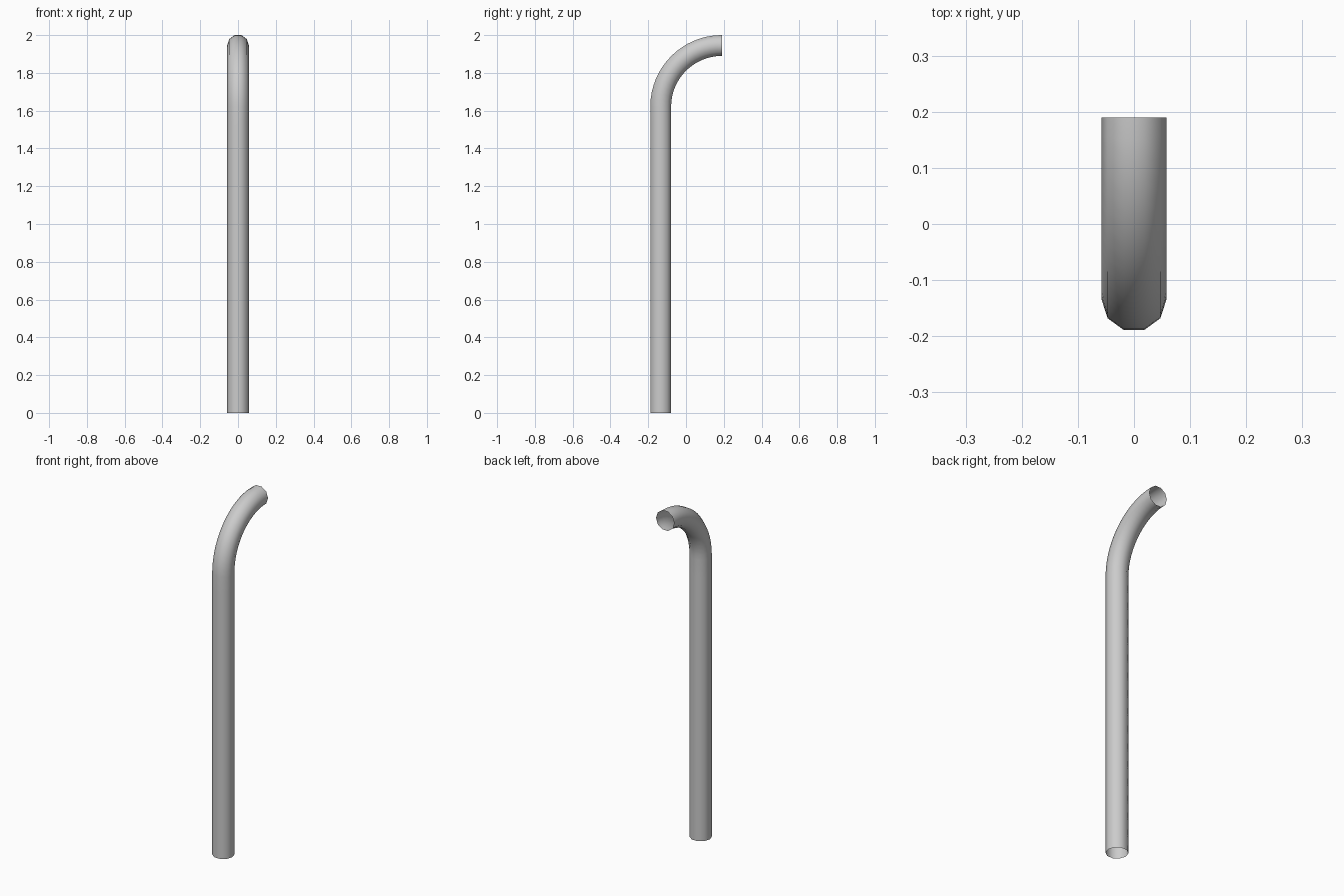
import bpy

if "Cube" in bpy.data.objects:
    bpy.data.objects.remove(bpy.data.objects["Cube"])

R = 0.058          # tube radius
Y0, Y1 = -0.134, 0.19
TOP, BEND = 1.945, 1.621
K = 0.5523 * (Y1 - Y0)   # quarter-circle handle length

# bent pipe: straight post, then a quarter bend toward +y, open at both ends
curve = bpy.data.curves.new("bent_pipe", "CURVE")
curve.dimensions = "3D"
curve.resolution_u = 16
curve.bevel_depth = R
curve.bevel_resolution = 3   # ten-sided section
curve.use_fill_caps = False

spline = curve.splines.new("BEZIER")
spline.bezier_points.add(2)
# (position, left handle, right handle) as y, z pairs
path = [((Y0, 0), (Y0, -0.1), (Y0, 0.5)),
        ((Y0, BEND), (Y0, 1.1), (Y0, BEND + K)),
        ((Y1, TOP), (Y1 - K, TOP), (Y1 + 0.1, TOP))]
for point, (co, left, right) in zip(spline.bezier_points, path):
    point.handle_left_type = point.handle_right_type = "FREE"
    point.co = (0, *co)
    point.handle_left = (0, *left)
    point.handle_right = (0, *right)

pipe = bpy.data.objects.new("bent_pipe", curve)
bpy.context.collection.objects.link(pipe)

# turn into a smooth-shaded mesh
bpy.context.view_layer.objects.active = pipe
pipe.select_set(True)
bpy.ops.object.convert(target="MESH")
bpy.ops.object.shade_smooth()
